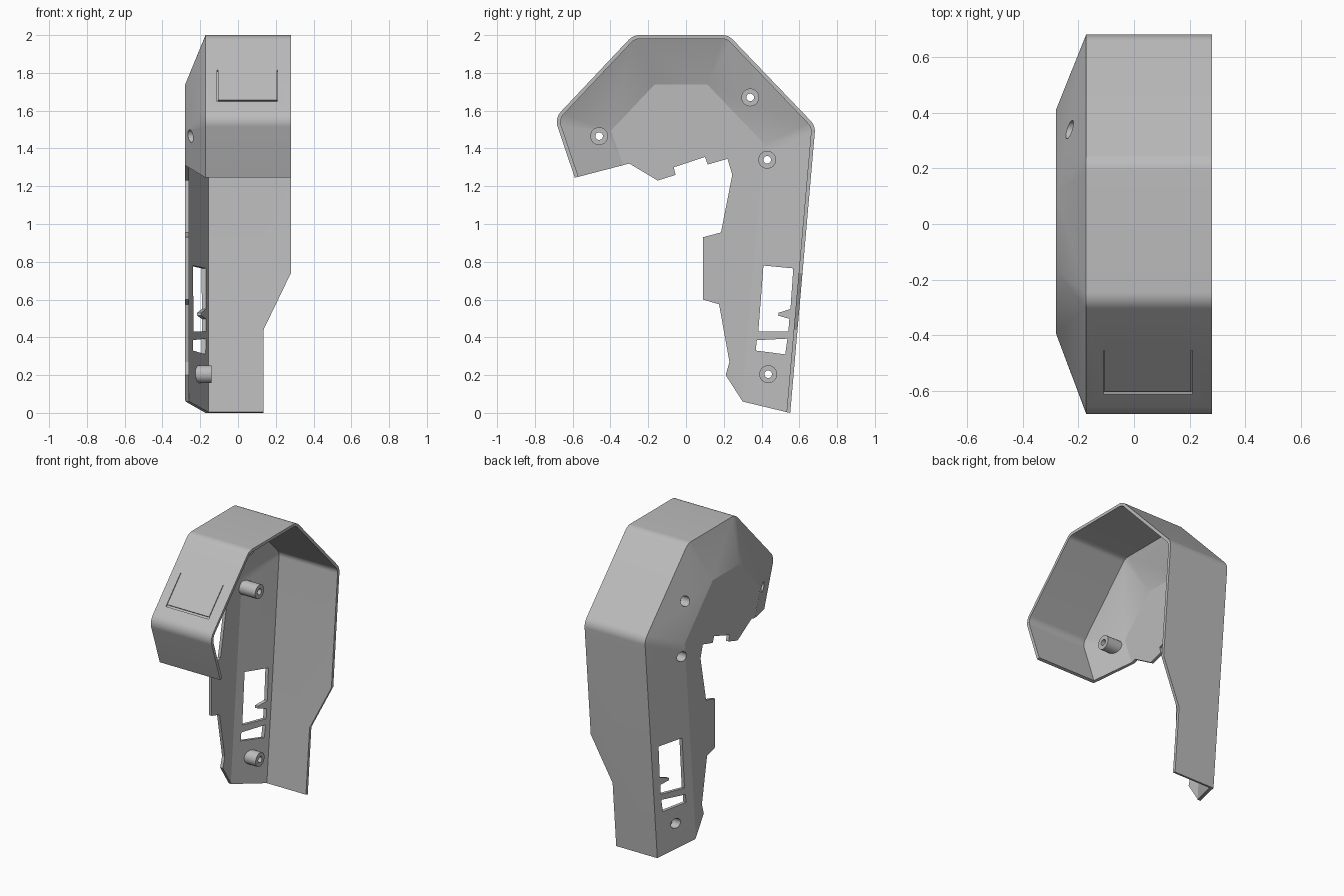
import bpy, bmesh, math
from mathutils import Vector

if "Cube" in bpy.data.objects:
    bpy.data.objects.remove(bpy.data.objects["Cube"])

grey = bpy.data.materials.new("grey plastic")
grey.diffuse_color = (0.5, 0.5, 0.5, 1)
grey.use_nodes = True
grey.node_tree.nodes["Principled BSDF"].inputs["Base Color"].default_value = grey.diffuse_color


def finish(bm, name):
    bmesh.ops.recalc_face_normals(bm, faces=bm.faces)
    me = bpy.data.meshes.new(name)
    bm.to_mesh(me)
    bm.free()
    ob = bpy.data.objects.new(name, me)
    bpy.context.collection.objects.link(ob)
    me.materials.append(grey)
    return ob


def prism(name, pts, lo, hi, place):
    """Extrude a 2D outline between lo and hi; place maps (a, b, depth) to 3D."""
    bm = bmesh.new()
    ends = [[bm.verts.new(place(a, b, d)) for a, b in pts] for d in (lo, hi)]
    for ring in ends:
        bm.faces.new(ring)
    for i in range(len(pts)):
        j = (i + 1) % len(pts)
        bm.faces.new((ends[0][i], ends[0][j], ends[1][j], ends[1][i]))
    return finish(bm, name)


def side(a, b, d):
    return Vector((d, a, b))


def disc(y, z, r, n=32):
    return [(y + r * math.cos(2 * math.pi * i / n), z + r * math.sin(2 * math.pi * i / n)) for i in range(n)]


def inset(pts, d):
    """Shrink a clockwise convex outline by d."""
    out = []
    for i, p in enumerate(pts):
        p = Vector(p)
        u = (p - Vector(pts[i - 1])).normalized()
        v = (Vector(pts[(i + 1) % len(pts)]) - p).normalized()
        n, m = Vector((u.y, -u.x)), Vector((v.y, -v.x))
        out.append(p + (n + m) * d / (1 + n.dot(m)))
    return out


def rounded(pts, r, n=8):
    """Replace each corner of a clockwise outline with an arc."""
    out = []
    for i, p in enumerate(pts):
        p = Vector(p)
        u = (p - Vector(pts[i - 1])).normalized()
        v = (Vector(pts[(i + 1) % len(pts)]) - p).normalized()
        a, b = Vector((-u.y, u.x)), Vector((-v.y, v.x))
        c = p - (a + b) * r / (1 + a.dot(b))
        for k in range(n + 1):
            out.append(c + a.lerp(b, k / n).normalized() * r)
    return out


def hull(name, layers):
    bm = bmesh.new()
    for pts, x in layers:
        for y, z in pts:
            bm.verts.new((x, y, z))
    bmesh.ops.convex_hull(bm, input=bm.verts)
    bmesh.ops.dissolve_limit(bm, angle_limit=0.002, verts=bm.verts, edges=bm.edges)
    return finish(bm, name)


def cut(ob, tool, op='DIFFERENCE'):
    m = ob.modifiers.new("cut", 'BOOLEAN')
    m.operation, m.object, m.solver = op, tool, 'EXACT'
    tool.hide_render = True
    tool.hide_set(True)
    bpy.context.view_layer.objects.active = ob
    bpy.ops.object.modifier_apply(modifier=m.name)


# Housing: rounded wall rim tapering to a flat side, hollowed by a smaller copy
rim = [(0.0, -0.5), (-0.695, 1.56), (-0.28, 2.0), (0.225, 2.0), (0.685, 1.52), (0.508, -0.5)]
flat = inset(rim, 0.262)
outer = hull("outer_form", [(rounded(rim, 0.08), 0.28), (rounded(rim, 0.08), -0.172), (flat, -0.28)])
inner_rim = rounded(inset(rim, 0.02), 0.06)
inner = hull("inner_form", [(inner_rim, 0.5), (inner_rim, -0.157), (flat, -0.26)])
housing = hull("housing", [(rounded(rim, 0.08), 0.28), (rounded(rim, 0.08), -0.172), (flat, -0.28)])
cut(housing, inner)

# Stepped lower edge of the side panel
edge = [(-0.9, 1.164), (-0.3, 1.32), (-0.15, 1.23), (-0.055, 1.26), (-0.065, 1.30), (0.10, 1.355),
        (0.115, 1.315), (0.22, 1.345), (0.245, 1.26), (0.185, 0.955), (0.09, 0.93), (0.09, 0.60),
        (0.175, 0.575), (0.23, 0.27), (0.21, 0.2), (0.30, 0.06), (0.55, 0.0), (0.9, -0.077),
        (0.9, 2.2), (-0.9, 2.2)]
cut(housing, prism("outline_cutter", edge, -0.6, 0.6, side), 'INTERSECT')

# Lower back wall narrows toward the bottom
notch = [(0.135, -0.3), (0.135, 0.44), (0.28, 0.74), (0.5, 0.74), (0.5, -0.3)]
cut(housing, prism("notch_cutter", notch, -0.9, 0.9, lambda a, b, d: Vector((a, d, b))))

# Window openings in the stem
windows = [
    [(0.41, 0.78), (0.568, 0.765), (0.553, 0.55), (0.49, 0.53), (0.488, 0.515), (0.547, 0.498),
     (0.542, 0.432), (0.383, 0.432)],
    [(0.375, 0.385), (0.537, 0.393), (0.525, 0.31), (0.369, 0.33)],
]
for w in windows:
    cut(housing, prism("window_cutter", w, -0.5, -0.1, side))

# Three-sided groove on the sloped front face
a, b = Vector((0, -0.695, 1.56)), Vector((0, -0.28, 2.0))
along = (b - a).normalized()
normal = Vector((0, -along.z, along.y))


def on_slope(x, s, d):
    return a + along * s + normal * d + Vector((x, 0, 0))


groove = [(-0.11, 0.12), (0.21, 0.12), (0.21, 0.35), (0.206, 0.35), (0.206, 0.134),
          (-0.106, 0.134), (-0.106, 0.35), (-0.11, 0.35)]
cut(housing, prism("groove_cutter", groove, -0.01, 0.05, on_slope))

# Screw bosses with counterbored holes through the panel
for y, z in [(-0.46, 1.465), (0.34, 1.67), (0.43, 1.34), (0.435, 0.205)]:
    boss = prism("screw_boss", disc(y, z, 0.047), -0.35, -0.14, side)
    cut(boss, outer, 'INTERSECT')
    bore = prism("bore_cutter", disc(y, z, 0.02), -0.5, 0.0, side)
    counterbore = prism("counterbore_cutter", disc(y, z, 0.033), -0.5, -0.18, side)
    for part in (housing, boss):
        cut(part, bore)
        cut(part, counterbore)

# Smooth shading with crisp edges; remove the helper solids
for ob in list(bpy.data.objects):
    if ob.hide_render:
        bpy.data.objects.remove(ob)
        continue
    bpy.ops.object.select_all(action='DESELECT')
    ob.select_set(True)
    bpy.context.view_layer.objects.active = ob
    bpy.ops.object.shade_smooth_by_angle(angle=math.radians(20))
